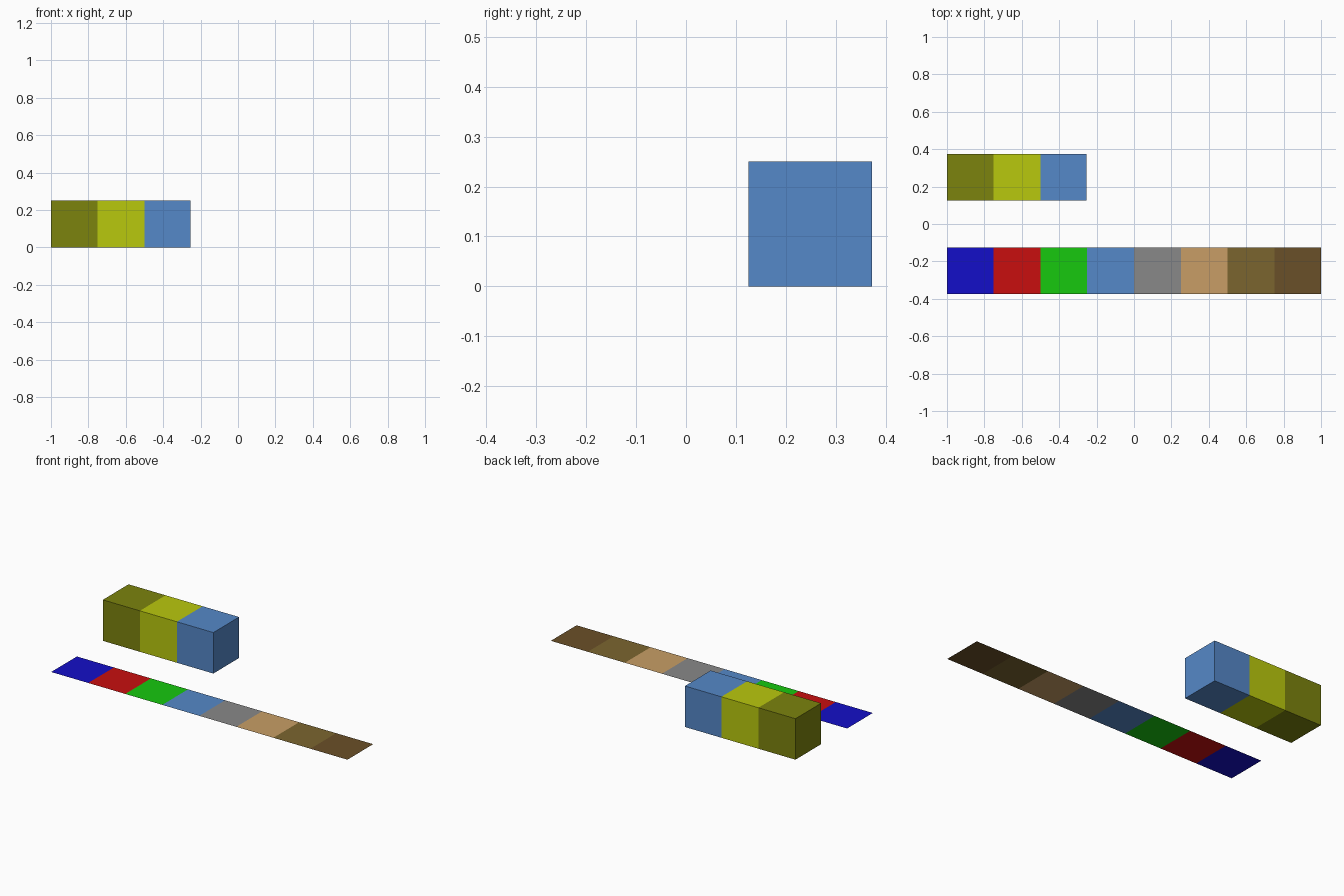
import bpy, bmesh

if "Cube" in bpy.data.objects:
    bpy.data.objects.remove(bpy.data.objects["Cube"])

S = 0.25            # tile pitch
Y0, Y1 = 0.125, 0.373
materials = {}


def material(name, hex_rgb):
    # shared flat colour, converted from display to linear values
    if name not in materials:
        rgb = [int(hex_rgb[i:i + 2], 16) / 255 for i in (0, 2, 4)]
        lin = [((c + 0.055) / 1.055) ** 2.4 if c > 0.04 else c / 12.92 for c in rgb]
        mat = bpy.data.materials.new(name)
        mat.diffuse_color = (*lin, 1)
        mat.use_nodes = True
        mat.node_tree.nodes["Principled BSDF"].inputs["Base Color"].default_value = mat.diffuse_color
        materials[name] = mat
    return materials[name]


def coloured_run(name, y0, y1, height, x_end, colours):
    # row of flat tiles along x, one colour each; raised to a closed bar if height > 0
    bm = bmesh.new()
    xs = [-1 + S * i for i in range(len(colours))] + [x_end]
    pairs = [(bm.verts.new((x, y0, 0)), bm.verts.new((x, y1, 0))) for x in xs]
    tiles = [bm.faces.new((a[0], b[0], b[1], a[1])) for a, b in zip(pairs, pairs[1:])]
    if height:
        top = bmesh.ops.extrude_face_region(bm, geom=tiles, use_keep_orig=True)["geom"]
        verts = [g for g in top if isinstance(g, bmesh.types.BMVert)]
        bmesh.ops.translate(bm, verts=verts, vec=(0, 0, height))
        bmesh.ops.recalc_face_normals(bm, faces=bm.faces)
    for f in bm.faces:
        x = f.calc_center_median().x
        f.material_index = min(int((x + 1) / S), len(colours) - 1)
    mesh = bpy.data.meshes.new(name)
    bm.to_mesh(mesh)
    bm.free()
    for c in colours:
        mesh.materials.append(material(*c))
    obj = bpy.data.objects.new(name, mesh)
    bpy.context.collection.objects.link(obj)
    return obj


sky = ("sky_blue", "5588C8")

# flat colour strip on the ground at the front
coloured_run("colour_strip", -Y1, -Y0, 0, 1.0, [
    ("blue", "140FC8"), ("red", "C80F0F"), ("green", "17C80F"), sky,
    ("grey", "888888"), ("tan", "C89E66"), ("brown", "7B652F"), ("dark_brown", "6A5028")])

# solid bar of three coloured blocks at the back
coloured_run("block_bar", Y0, Y1, 0.25, -0.254, [
    ("olive", "7C830D"), ("lime", "B9C80D"), sky])
